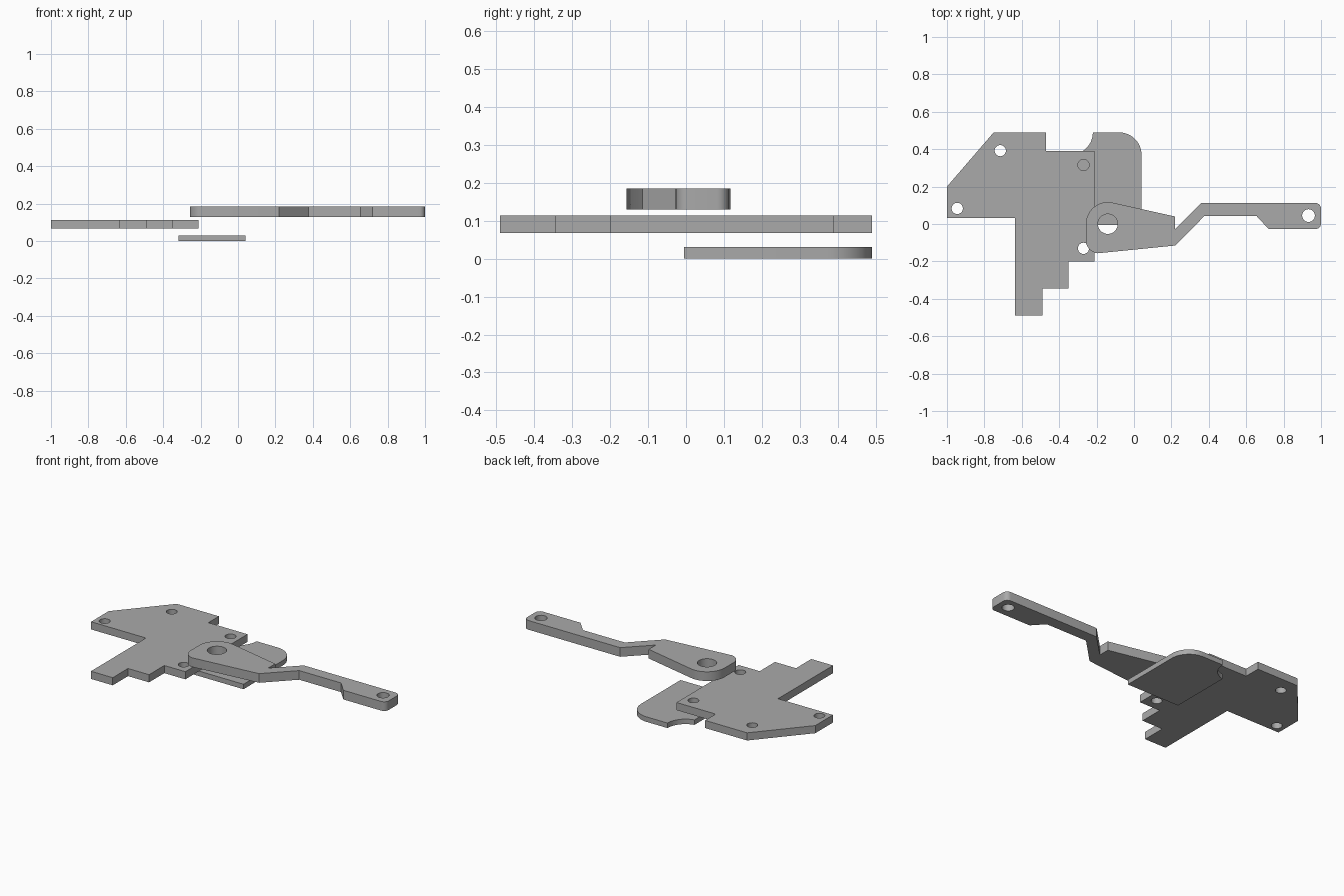
import bpy
import bmesh
from math import cos, sin, radians

cube = bpy.data.objects.get("Cube")
if cube:
    bpy.data.objects.remove(cube, do_unlink=True)

GREY = (0.40, 0.40, 0.40, 1)
steel = bpy.data.materials.new("plain_grey")
steel.use_nodes = True
steel.diffuse_color = GREY
steel.node_tree.nodes["Principled BSDF"].inputs["Base Color"].default_value = GREY


def arc(x, y, r, start, end, steps=12):
    """Points along an arc, angles in degrees."""
    angles = [radians(start + (end - start) * i / steps) for i in range(steps + 1)]
    return [(x + r * cos(a), y + r * sin(a)) for a in angles]


def hole(x, y, r):
    return arc(x, y, r, 0, 360, 32)[:-1]


def plate(name, outline, holes, bottom, top):
    """Extrude a filled outline with holes between two heights."""
    curve = bpy.data.curves.new(name + "_profile", "CURVE")
    curve.dimensions = "2D"
    curve.fill_mode = "BOTH"
    curve.extrude = (top - bottom) / 2
    for loop in [outline] + holes:
        spline = curve.splines.new("POLY")
        spline.points.add(len(loop) - 1)
        for point, (x, y) in zip(spline.points, loop):
            point.co = (x, y, 0, 1)
        spline.use_cyclic_u = True
    helper = bpy.data.objects.new(name + "_profile", curve)
    bpy.context.collection.objects.link(helper)
    bpy.context.view_layer.update()
    mesh = bpy.data.meshes.new_from_object(
        helper.evaluated_get(bpy.context.evaluated_depsgraph_get()))
    bpy.data.objects.remove(helper, do_unlink=True)

    # Weld the caps to the walls
    bm = bmesh.new()
    bm.from_mesh(mesh)
    bmesh.ops.remove_doubles(bm, verts=bm.verts, dist=0.0001)
    bmesh.ops.recalc_face_normals(bm, faces=bm.faces)
    bmesh.ops.translate(bm, verts=bm.verts, vec=(0, 0, (top + bottom) / 2))
    bm.to_mesh(mesh)
    bm.free()
    mesh.name = name
    mesh.materials.clear()
    mesh.materials.append(steel)
    obj = bpy.data.objects.new(name, mesh)
    bpy.context.collection.objects.link(obj)
    bpy.ops.object.select_all(action="DESELECT")
    obj.select_set(True)
    bpy.context.view_layer.objects.active = obj
    bpy.ops.object.shade_smooth_by_angle(angle=radians(30))
    return obj


# Stepped mounting plate with four screw holes
plate("mounting_plate",
      [(-1, .2), (-.75, .49), (-.47, .49), (-.47, .39), (-.21, .39),
       (-.21, -.2), (-.35, -.2), (-.35, -.345), (-.49, -.345),
       (-.49, -.49), (-.635, -.49), (-.635, .033), (-1, .033)],
      [hole(x, y, .03) for x, y in
       [(-.945, .083), (-.715, .392), (-.27, .315), (-.27, -.13)]],
      .067, .113)

# Cranked lever with a rounded hub and a slim handle
plate("lever",
      arc(-.14, 0, .117, 180, 77)
      + [(.22, .04), (.22, -.027), (.36, .112)]
      + arc(.97, .082, .03, 90, 0, 6)
      + arc(.97, .003, .03, 0, -90, 6)
      + [(.72, -.027), (.655, .043), (.377, .043), (.22, -.115)]
      + arc(-.187, -.087, .07, 264, 180),
      [hole(-.14, 0, .053), hole(.933, .045, .034)],
      .129, .184)

# Lower plate with one round corner and one scooped corner
plate("lower_plate",
      [(-.317, -.005), (.04, -.005)]
      + arc(-.08, .37, .12, 0, 90)
      + arc(-.34, .49, .12, 0, -79),
      [], 0, .03)
